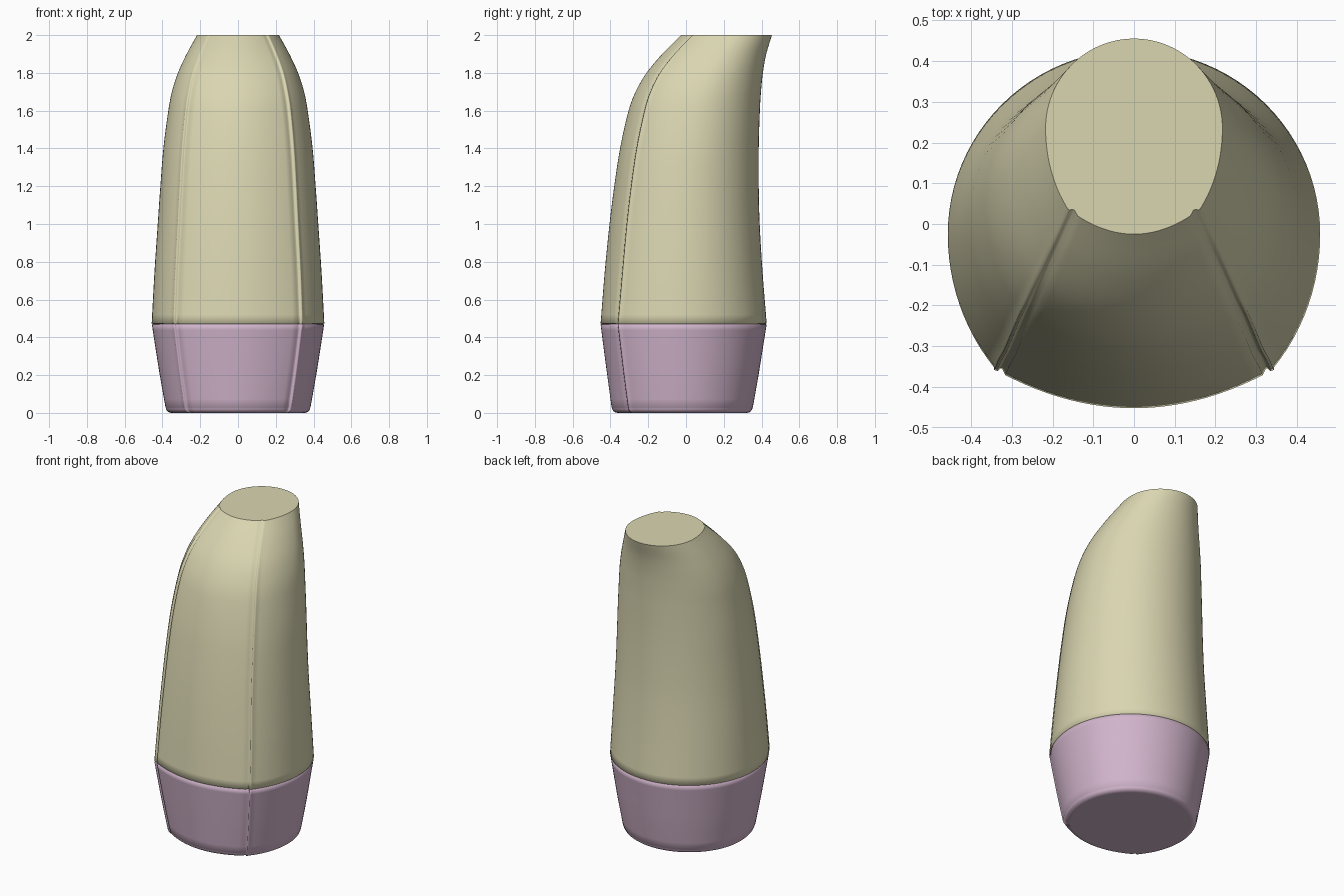
import bpy, bmesh, math

if "Cube" in bpy.data.objects:
    bpy.data.objects.remove(bpy.data.objects["Cube"])

# Key sections: z, half width, front y, back y, corner x, corner y, widest y
BASE = [
    (0.03, 0.384, -0.394, 0.354, 0.280, -0.305, -0.022),
    (0.20, 0.414, -0.417, 0.384, 0.304, -0.327, -0.022),
    (0.35, 0.438, -0.437, 0.408, 0.323, -0.345, -0.024),
    (0.468, 0.456, -0.452, 0.427, 0.337, -0.359, -0.025),
]
BODY = [
    (0.474, 0.457, -0.452, 0.427, 0.338, -0.359, -0.025),
    (0.75, 0.442, -0.430, 0.405, 0.328, -0.335, -0.018),
    (1.00, 0.425, -0.405, 0.390, 0.315, -0.312, -0.010),
    (1.20, 0.411, -0.380, 0.385, 0.305, -0.289, 0.002),
    (1.40, 0.395, -0.349, 0.385, 0.293, -0.260, 0.022),
    (1.60, 0.369, -0.304, 0.391, 0.275, -0.218, 0.055),
    (1.70, 0.350, -0.267, 0.397, 0.260, -0.187, 0.080),
    (1.80, 0.318, -0.209, 0.407, 0.238, -0.137, 0.118),
    (1.90, 0.272, -0.126, 0.425, 0.203, -0.060, 0.170),
    (2.00, 0.217, -0.025, 0.455, 0.160, 0.035, 0.235),
]


def smooth_rows(keys, steps):
    """Catmull-Rom through the key sections, with uneven height spacing."""
    rows = []
    n = len(keys)
    for i in range(n - 1):
        a, b = keys[i], keys[i + 1]
        p, q = keys[max(i - 1, 0)], keys[min(i + 2, n - 1)]
        h = b[0] - a[0]
        for s in range(steps):
            t = s / steps
            row = [a[0] + h * t]
            for k in range(1, 7):
                m0 = (b[k] - p[k]) / (b[0] - p[0]) * h
                m1 = (q[k] - a[k]) / (q[0] - a[0]) * h
                row.append((2*t**3 - 3*t**2 + 1) * a[k] + (t**3 - 2*t**2 + t) * m0
                           + (3*t**2 - 2*t**3) * b[k] + (t**3 - t**2) * m1)
            rows.append(row)
    rows.append(list(keys[-1]))
    return rows


def section(row, bead):
    """Closed outline: shallow front arc, beaded corners, round sides and back."""
    z, w, yf, yb, cx, cy, ym = row
    half = []
    for i in range(13):
        x = (cx - 0.022) * i / 12
        half.append((x, yf + (cy - yf) * (x / cx) ** 2))
    # groove and bead at the front corner
    half += [(cx - 0.014, cy - 0.003 + 0.007 * bead),
             (cx - 0.008, cy + 0.004 * bead),
             (cx - 0.002, cy - 0.002 * bead),
             (cx + 0.005 * bead, cy + 0.001)]
    a0 = math.acos(min((cx + 0.006) / w, 1))
    b = (ym - cy - 0.008) / math.sin(a0)
    for i in range(13):
        a = -a0 * (1 - i / 12)
        half.append((w * math.cos(a), ym + b * math.sin(a)))
    for i in range(1, 25):
        a = math.pi / 2 * i / 24
        half.append((w * math.cos(a), ym + (yb - ym) * math.sin(a)))
    half[-1] = (0, yb)
    return [(x, y, z) for x, y in half] + [(-x, y, z) for x, y in half[-2:0:-1]]


def inset(row, d, z):
    """Copy of a section shrunk inward by d and moved to height z."""
    _, w, yf, yb, cx, cy, ym = row
    return [z, w - d, yf + d, yb - d, cx - d * 0.75, cy + d * 0.75, ym]


def loft(name, rows, mat):
    bm = bmesh.new()
    rings = []
    for r in rows:
        bead = 1 - 0.7 * max(0, (r[0] - 1.6) / 0.4)
        rings.append([bm.verts.new(p) for p in section(r, bead)])
    n = len(rings[0])
    for lo, hi in zip(rings, rings[1:]):
        for i in range(n):
            f = bm.faces.new((lo[i], lo[(i + 1) % n], hi[(i + 1) % n], hi[i]))
            f.smooth = True
    # flat end caps
    bm.faces.new(rings[0][::-1])
    bm.faces.new(rings[-1])
    bmesh.ops.recalc_face_normals(bm, faces=bm.faces)
    me = bpy.data.meshes.new(name)
    bm.to_mesh(me)
    bm.free()
    me.materials.append(mat)
    ob = bpy.data.objects.new(name, me)
    bpy.context.collection.objects.link(ob)
    return ob


def material(name, rgb):
    m = bpy.data.materials.new(name)
    m.diffuse_color = (*rgb, 1)
    m.use_nodes = True
    m.node_tree.nodes["Principled BSDF"].inputs["Base Color"].default_value = m.diffuse_color
    return m


pink = material("soft_pink", (0.64, 0.46, 0.60))
cream = material("pale_cream", (0.70, 0.67, 0.44))

# Pink base with a rounded foot and a small lip at the seam
base = smooth_rows(BASE, 4)
foot = [inset(base[0], 0.032 * (1 - math.sin(a)) + 0.002, 0.028 * (1 - math.cos(a)))
        for a in [math.pi / 2 * i / 6 for i in range(7)]]
loft("base_cup", foot + base + [inset(base[-1], 0.006, 0.4705)], pink)

# Cream body leaning back to a flat cut top
body = smooth_rows(BODY, 6)
loft("body_shell", [inset(body[0], 0.006, 0.4706)] + body, cream)
